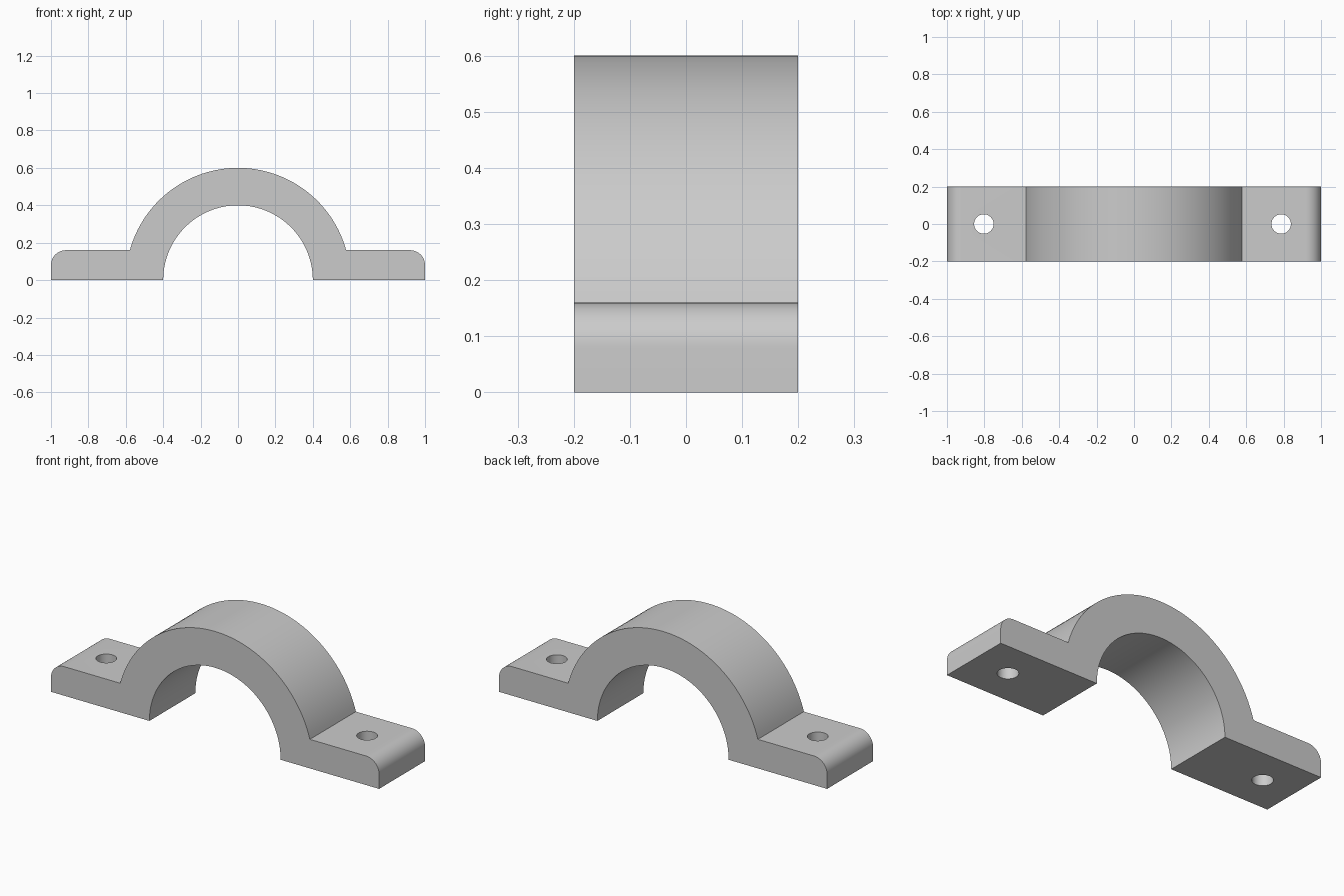
import bpy
import bmesh
from math import sin, cos, asin, pi, radians

if "Cube" in bpy.data.objects:
    bpy.data.objects.remove(bpy.data.objects["Cube"], do_unlink=True)

OUTER, INNER = 0.6, 0.4
FLANGE_TOP, FILLET = 0.16, 0.08
DEPTH = 0.4
HOLE_RADIUS = 0.052
HOLES = {"left": 0.787, "right": -0.803}

grey = bpy.data.materials.new("plain grey")
grey.use_nodes = True
colour = (0.6, 0.6, 0.6, 1)
grey.diffuse_color = colour
grey.node_tree.nodes["Principled BSDF"].inputs["Base Color"].default_value = colour


def arc(cx, cz, r, start, end, steps):
    """Points along a circular arc in the x-z plane."""
    angles = [start + (end - start) * i / steps for i in range(steps + 1)]
    return [(cx + r * cos(a), cz + r * sin(a)) for a in angles]


# Clamp outline: bore, left flange, outer arch, right flange
meet = asin(FLANGE_TOP / OUTER)
corner = arc(1 - FILLET, FLANGE_TOP - FILLET, FILLET, 0, pi / 2, 12)
outline = arc(0, 0, INNER, pi, 0, 64)
outline += [(1, 0)] + corner
outline += arc(0, 0, OUTER, meet, pi - meet, 64)
outline += [(-x, z) for x, z in reversed(corner)] + [(-1, 0)]

# Extrude the outline through the clamp's depth
bm = bmesh.new()
face = bm.faces.new([bm.verts.new((x, -DEPTH / 2, z)) for x, z in outline])
extruded = bmesh.ops.extrude_face_region(bm, geom=[face])["geom"]
moved = [v for v in extruded if isinstance(v, bmesh.types.BMVert)]
bmesh.ops.translate(bm, verts=moved, vec=(0, DEPTH, 0))
bmesh.ops.recalc_face_normals(bm, faces=bm.faces)
mesh = bpy.data.meshes.new("pipe_clamp")
bm.to_mesh(mesh)
bm.free()
mesh.materials.append(grey)
clamp = bpy.data.objects.new("pipe_clamp", mesh)
bpy.context.collection.objects.link(clamp)

# Bolt holes through both flanges
for side, x in HOLES.items():
    bpy.ops.mesh.primitive_cylinder_add(
        vertices=48, radius=HOLE_RADIUS, depth=0.6, location=(x, 0, FLANGE_TOP / 2))
    cutter = bpy.context.object
    cutter.name = side + "_hole_cutter"
    cutter.hide_render = True
    cutter.data.materials.append(grey)
    cut = clamp.modifiers.new(side + "_bolt_hole", "BOOLEAN")
    cut.operation = "DIFFERENCE"
    cut.solver = "EXACT"
    cut.object = cutter
    bpy.context.view_layer.objects.active = clamp
    bpy.ops.object.modifier_apply(modifier=cut.name)
    bpy.data.objects.remove(cutter, do_unlink=True)

# Smooth curved walls, crisp edges
bpy.ops.object.select_all(action="DESELECT")
clamp.select_set(True)
bpy.context.view_layer.objects.active = clamp
bpy.ops.object.shade_smooth_by_angle(angle=radians(30))
